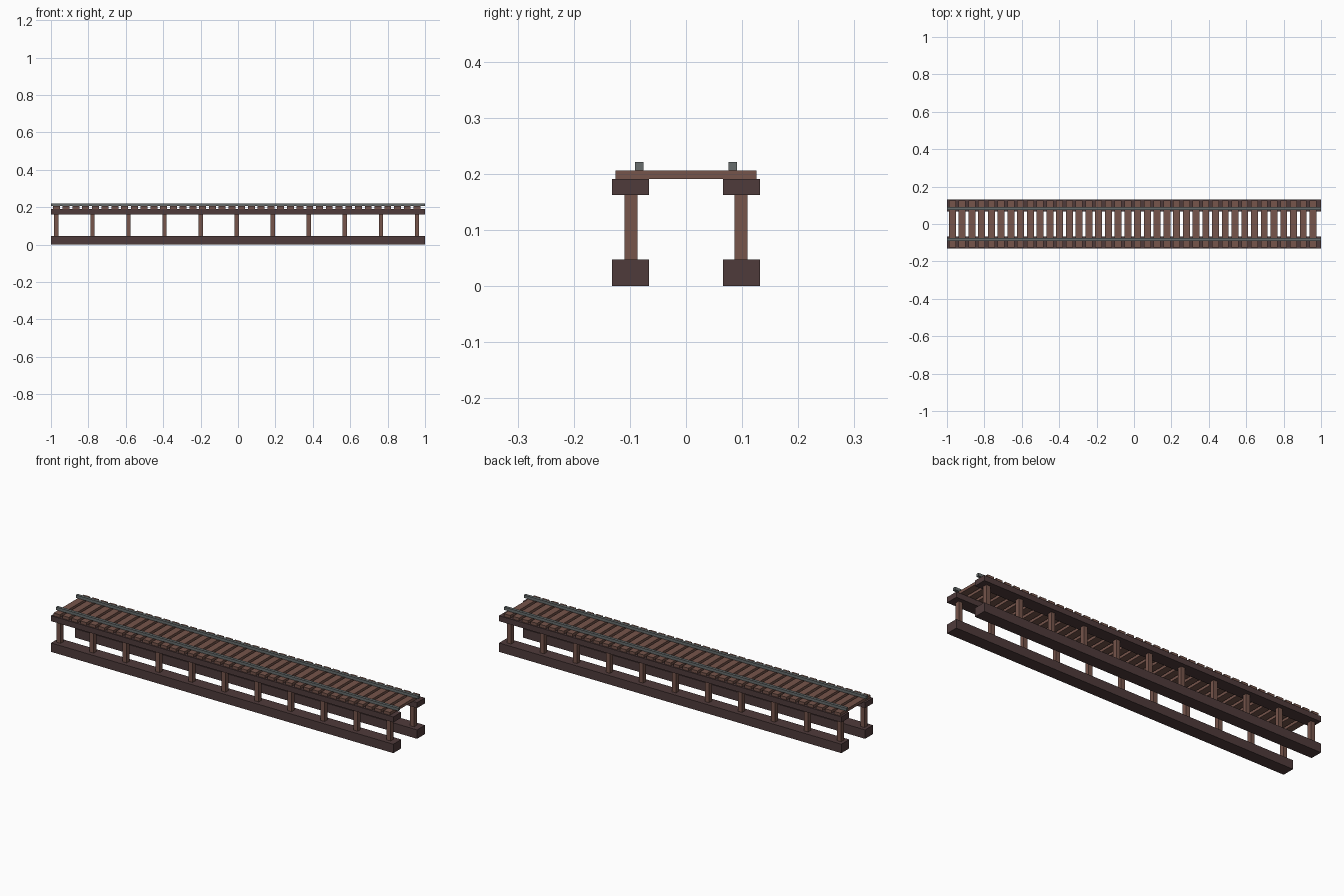
import bpy
import bmesh
from mathutils import Matrix, Vector

default = bpy.data.objects.get("Cube")
if default:
    bpy.data.objects.remove(default, do_unlink=True)


def material(name, rgb):
    mat = bpy.data.materials.new(name)
    mat.use_nodes = True
    color = (*rgb, 1)
    mat.diffuse_color = color
    mat.node_tree.nodes["Principled BSDF"].inputs["Base Color"].default_value = color
    return mat


dark_wood = material("dark wood", (0.078, 0.044, 0.044))
light_wood = material("light wood", (0.18, 0.09, 0.07))
steel = material("grey steel", (0.135, 0.15, 0.15))


def boxes(name, mat, centres, size):
    """One object holding a box of the given size at every centre."""
    bm = bmesh.new()
    for centre in centres:
        matrix = Matrix.Translation(centre) @ Matrix.Diagonal((*size, 1))
        bmesh.ops.create_cube(bm, size=1, matrix=matrix)
    mesh = bpy.data.meshes.new(name)
    bm.to_mesh(mesh)
    bm.free()
    mesh.materials.append(mat)
    obj = bpy.data.objects.new(name, mesh)
    bpy.context.collection.objects.link(obj)
    return obj


def spread(count, first=-0.971, last=0.957):
    return [first + (last - first) * i / (count - 1) for i in range(count)]


# Levels from the ground up
BASE_TOP, BEAM_BOTTOM, BEAM_TOP, TIE_TOP, RAIL_TOP = 0.047, 0.162, 0.191, 0.206, 0.221


def span(low, high):
    return (low + high) / 2, high - low


for side, s in (("right", -1), ("left", 1)) and (("front", -1), ("back", 1)):
    # Ground beam
    z, h = span(0, BASE_TOP)
    boxes(side + "_base_beam", dark_wood, [Vector((0, s * 0.099, z))], (2, 0.066, h))
    # Upper beam
    z, h = span(BEAM_BOTTOM, BEAM_TOP)
    boxes(side + "_top_beam", dark_wood, [Vector((0, s * 0.099, z))], (2, 0.066, h))
    # Square posts between the beams
    z, h = span(BASE_TOP, BEAM_BOTTOM)
    boxes(side + "_posts", light_wood,
          [Vector((x, s * 0.098, z)) for x in spread(11)], (0.023, 0.023, h))
    # Rail
    z, h = span(TIE_TOP, RAIL_TOP)
    boxes(side + "_rail", steel, [Vector((0, s * 0.083, z))], (2, 0.015, h))

# Cross ties
z, h = span(BEAM_TOP, TIE_TOP)
boxes("cross_ties", light_wood, [Vector((x, 0, z)) for x in spread(38)], (0.037, 0.252, h))
